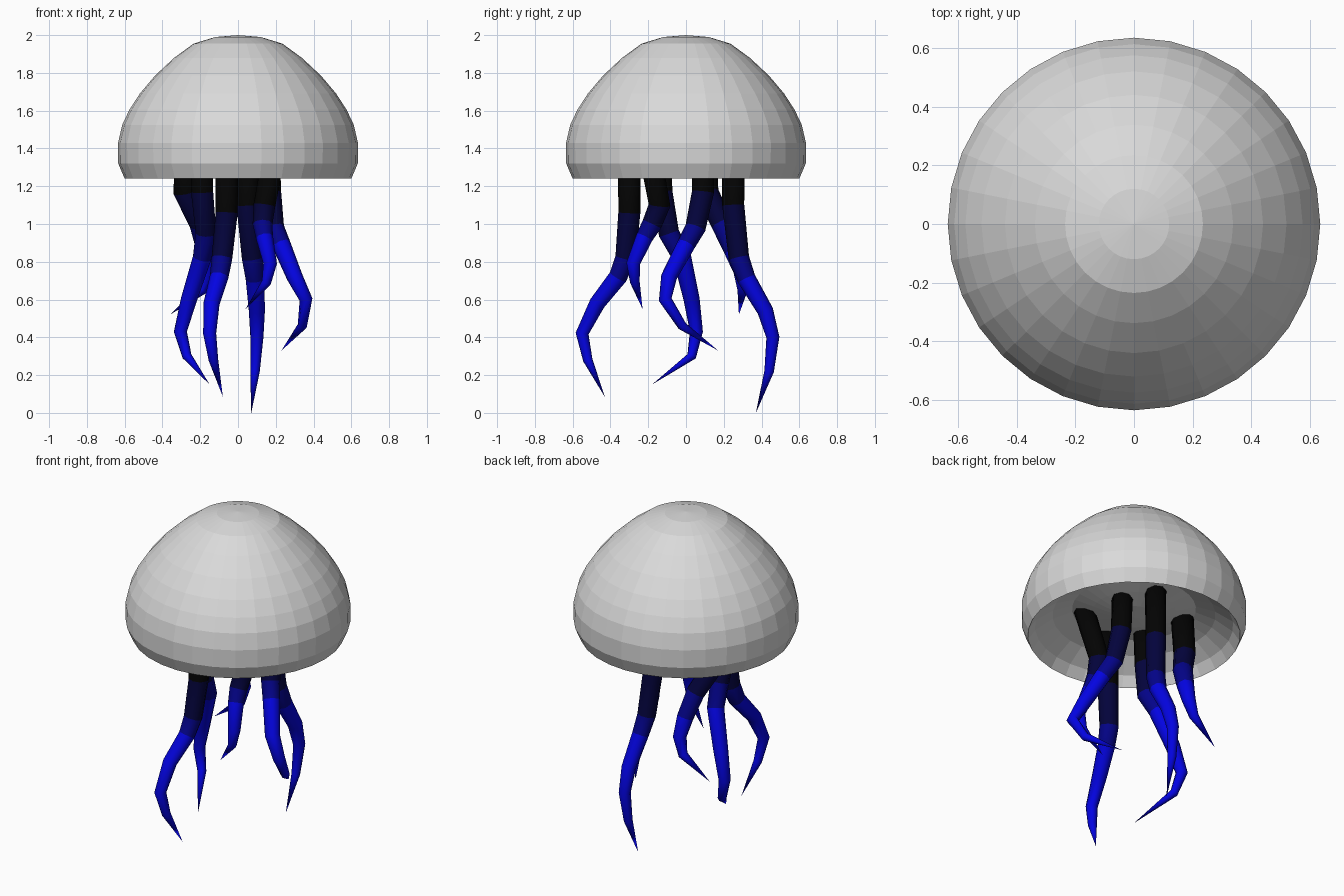
import bpy, bmesh, math
from mathutils import Vector

if "Cube" in bpy.data.objects:
    bpy.data.objects.remove(bpy.data.objects["Cube"])


def material(name, rgb):
    m = bpy.data.materials.new(name)
    m.diffuse_color = (*rgb, 1)
    m.use_nodes = True
    m.node_tree.nodes["Principled BSDF"].inputs["Base Color"].default_value = m.diffuse_color
    return m


PALE = material("pale_grey", (0.7, 0.7, 0.7))
BANDS = [material("black", (0.001, 0.001, 0.001)),
         material("navy", (0.001, 0.001, 0.045)),
         material("mid_blue", (0.001, 0.001, 0.25)),
         material("bright_blue", (0.001, 0.001, 0.75))]


def finish(bm, name, mats, smooth=False):
    bmesh.ops.recalc_face_normals(bm, faces=bm.faces)
    for f in bm.faces:
        f.smooth = smooth
    me = bpy.data.meshes.new(name)
    bm.to_mesh(me)
    bm.free()
    for m in mats:
        me.materials.append(m)
    ob = bpy.data.objects.new(name, me)
    bpy.context.collection.objects.link(ob)
    return ob


def skin(bm, rings):
    """Join rings of vertices; a one-vertex ring makes a fan. Yields (face, ring index)."""
    for i, (a, b) in enumerate(zip(rings, rings[1:])):
        n = max(len(a), len(b))
        for k in range(n):
            j = (k + 1) % n
            if len(a) == 1:
                vs = (a[0], b[k], b[j])
            elif len(b) == 1:
                vs = (a[k], b[0], a[j])
            else:
                vs = (a[k], b[k], b[j], a[j])
            yield bm.faces.new(vs), i


def bell(profile, sides=32):
    bm = bmesh.new()
    rings = []
    for r, z in profile:
        if r == 0:
            rings.append([bm.verts.new((0, 0, z))])
        else:
            rings.append([bm.verts.new((r * math.cos(t), r * math.sin(t), z))
                          for t in (2 * math.pi * k / sides for k in range(sides))])
    list(skin(bm, rings))
    return finish(bm, "bell", [PALE])


def tentacle(name, path, radius=0.06, sides=8):
    """Tapered tube along a path; the first three segments carry the dark bands."""
    bm = bmesh.new()
    pts = [Vector(p) for p in path]
    last = len(pts) - 1
    rings = [[bm.verts.new(pts[0])]]
    for i, p in enumerate(pts[:-1]):
        before = (p - pts[i - 1]).normalized() if i else Vector((0, 0, 0))
        tangent = (before + (pts[i + 1] - p).normalized()).normalized()
        u = tangent.cross(Vector((0, 1, 0))).normalized()
        v = tangent.cross(u)
        r = radius * (1 - 0.58 * (i / (last - 1)) ** 1.7)
        rings.append([bm.verts.new(p + r * (math.cos(t) * u + math.sin(t) * v))
                      for t in (2 * math.pi * k / sides for k in range(sides))])
    rings.append([bm.verts.new(pts[-1])])
    for face, i in skin(bm, rings):
        face.material_index = min(max(i - 1, 0), 3)
    return finish(bm, name, BANDS, True)


# Bell: domed outside, then the hollow underside with a shallow central bulge
bell([(0, 2.0), (0.12, 1.99), (0.235, 1.955), (0.338, 1.88), (0.44, 1.785), (0.52, 1.69),
      (0.575, 1.605), (0.613, 1.525), (0.635, 1.43), (0.634, 1.32), (0.6, 1.24),
      (0.56, 1.30), (0.46, 1.37), (0.35, 1.41), (0.24, 1.385), (0.12, 1.36), (0, 1.355)])

# Six hanging tentacles
tentacle("front_tentacle", [
    (-.06, -.30, 1.42), (-.06, -.30, 1.06), (-.085, -.32, .82), (-.10, -.36, .72),
    (-.14, -.47, .58), (-.15, -.55, .42), (-.13, -.52, .28), (-.08, -.43, .085)])
tentacle("front_right_tentacle", [
    (.20, -.20, 1.42), (.14, -.14, 1.10), (.13, -.18, 1.0), (.14, -.22, .93),
    (.17, -.28, .79), (.15, -.27, .69), (.04, -.23, .55)])
tentacle("front_left_tentacle", [
    (-.19, -.14, 1.42), (-.19, -.13, 1.17), (-.17, -.09, .95), (-.19, -.02, .82),
    (-.26, .03, .60), (-.305, .055, .43), (-.27, .03, .30), (-.15, -.18, .15)])
tentacle("back_right_tentacle", [
    (.16, .09, 1.42), (.17, .09, 1.17), (.19, .05, .98), (.23, .0, .89),
    (.30, -.09, .72), (.36, -.11, .60), (.34, -.02, .46), (.23, .17, .33)])
tentacle("back_left_tentacle", [
    (-.27, .10, 1.43), (-.28, .11, 1.17), (-.20, .19, 1.0), (-.17, .25, .86),
    (-.16, .29, .75), (-.19, .30, .65), (-.36, .28, .52)], 0.065)
tentacle("back_tentacle", [
    (.05, .25, 1.41), (.05, .25, 1.10), (.075, .28, .82), (.09, .32, .71),
    (.10, .42, .54), (.10, .46, .40), (.09, .44, .22), (.07, .37, 0)])
